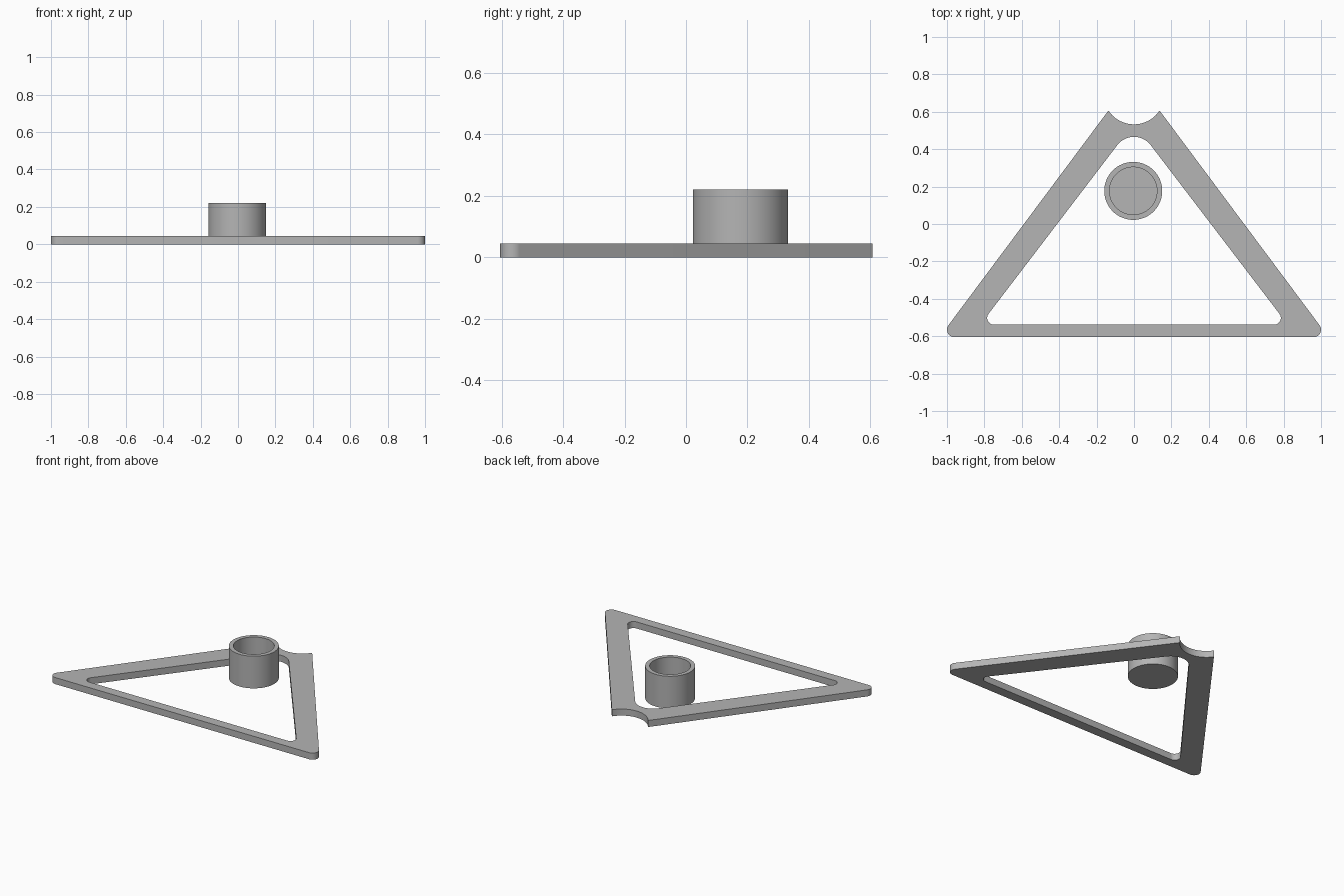
import bpy, bmesh
from math import radians, cos, sin, pi

default = bpy.data.objects.get("Cube")
if default:
    bpy.data.objects.remove(default, do_unlink=True)

GREY = (0.46, 0.46, 0.46, 1)
grey = bpy.data.materials.new("plain grey")
grey.use_nodes = True
grey.diffuse_color = GREY
grey.node_tree.nodes["Principled BSDF"].inputs["Base Color"].default_value = GREY


def arc(cx, cy, r, start, end, steps=16):
    """Points along a circular arc, angles in degrees."""
    angles = [radians(start + (end - start) * i / steps) for i in range(steps + 1)]
    return [(cx + r * cos(a), cy + r * sin(a)) for a in angles]


def finish(bm, name):
    bmesh.ops.recalc_face_normals(bm, faces=bm.faces)
    mesh = bpy.data.meshes.new(name)
    bm.to_mesh(mesh)
    bm.free()
    mesh.materials.append(grey)
    obj = bpy.data.objects.new(name, mesh)
    bpy.context.collection.objects.link(obj)
    bpy.ops.object.select_all(action='DESELECT')
    obj.select_set(True)
    bpy.context.view_layer.objects.active = obj
    bpy.ops.object.shade_smooth_by_angle(angle=radians(30))
    return obj


def plate(name, loops, thickness):
    """Flat plate bounded by an outer loop and hole loops."""
    bm = bmesh.new()
    for loop in loops:
        verts = [bm.verts.new((x, y, 0)) for x, y in loop]
        for i, v in enumerate(verts):
            bm.edges.new((v, verts[i - 1]))
    bmesh.ops.triangle_fill(bm, edges=bm.edges[:], use_beauty=True)
    bmesh.ops.dissolve_limit(bm, angle_limit=0.01, verts=[], edges=bm.edges[:])
    ext = bmesh.ops.extrude_face_region(bm, geom=bm.faces[:], use_keep_orig=True)
    top = [g for g in ext["geom"] if isinstance(g, bmesh.types.BMVert)]
    bmesh.ops.translate(bm, vec=(0, 0, thickness), verts=top)
    return finish(bm, name)


def lathe(name, profile, centre, segments=64):
    """Solid of revolution whose profile starts and ends on the axis."""
    bm = bmesh.new()
    verts = [bm.verts.new((r, 0, z)) for r, z in profile]
    edges = [bm.edges.new(pair) for pair in zip(verts, verts[1:])]
    bmesh.ops.spin(bm, geom=verts + edges, cent=(0, 0, 0), axis=(0, 0, 1),
                   angle=2 * pi, steps=segments, use_merge=True)
    bmesh.ops.remove_doubles(bm, verts=bm.verts, dist=1e-4)
    obj = finish(bm, name)
    obj.location = centre
    return obj


# Triangular frame: rounded front corners, scooped back tip
SLANT = 143.3   # direction of the left side's outward normal
outer = (arc(-0.96, -0.565, 0.04, SLANT, 270)
         + arc(0.96, -0.565, 0.04, -90, 180 - SLANT)
         + arc(0, 0.697, 0.164, -33.5, -146.5, 32))

# Triangular opening with a wide rounded back corner
inner = (arc(-0.749, -0.502, 0.036, SLANT, 270)
         + arc(0.749, -0.502, 0.036, -90, 180 - SLANT)
         + arc(0, 0.354, 0.112, 180 - SLANT, SLANT, 32))
plate("triangular_frame", [outer, inner], 0.045)

# Open cup standing inside the opening
lathe("round_cup",
      [(0, 0), (0.155, 0), (0.155, 0.22), (0.127, 0.22), (0.127, 0.045), (0, 0.045)],
      (-0.004, 0.177, 0))
